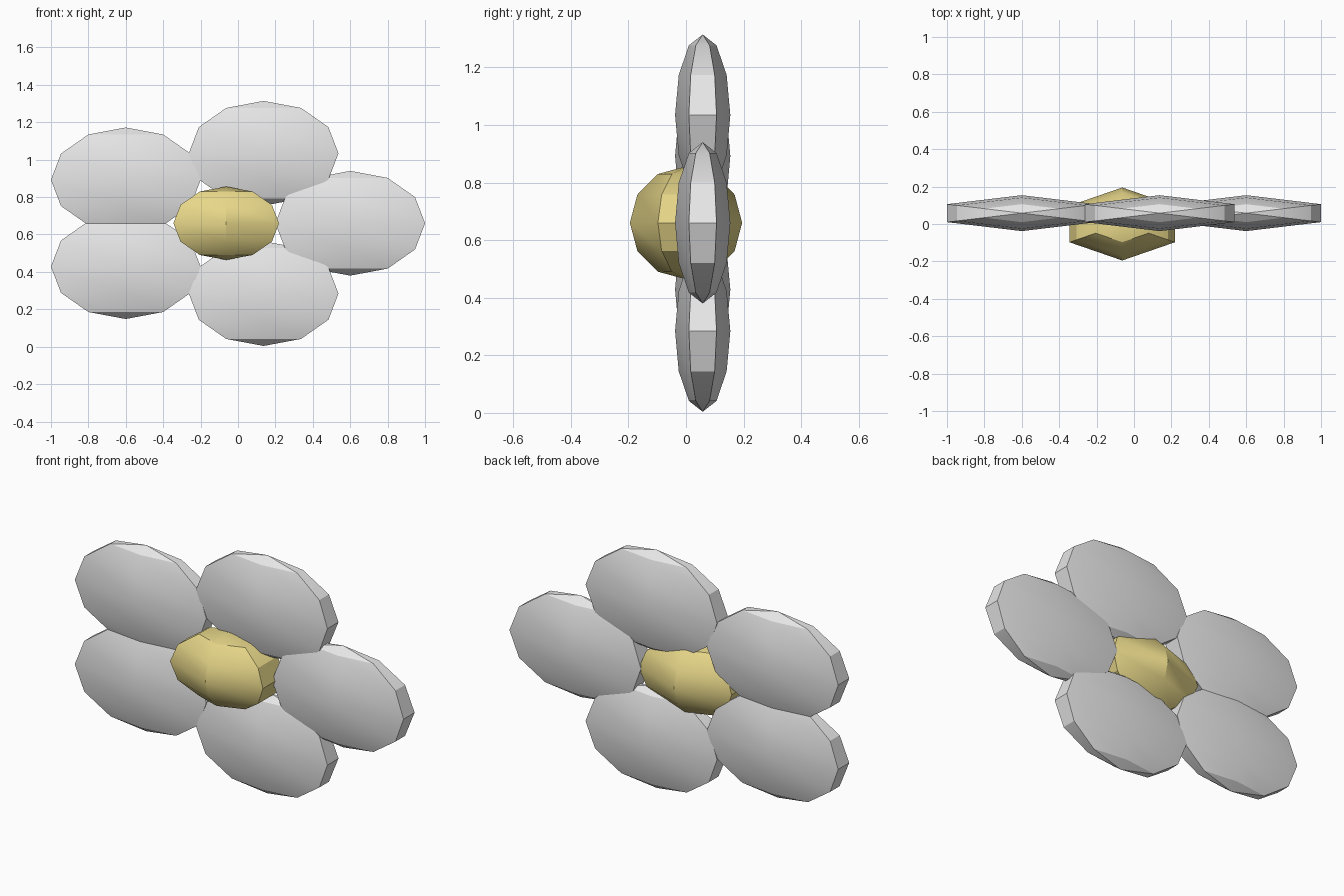
import bpy
import math

cube = bpy.data.objects.get("Cube")
if cube:
    bpy.data.objects.remove(cube, do_unlink=True)


def make_material(name, rgb):
    mat = bpy.data.materials.new(name)
    mat.use_nodes = True
    mat.diffuse_color = (*rgb, 1)
    mat.node_tree.nodes["Principled BSDF"].inputs["Base Color"].default_value = (*rgb, 1)
    return mat


def ellipsoid(name, centre, radii, mat):
    """Six-sided low-poly ellipsoid with a vertical ridge facing front and back."""
    bpy.ops.mesh.primitive_uv_sphere_add(segments=6, ring_count=6, radius=1, location=centre)
    obj = bpy.context.object
    obj.name = name
    obj.scale = radii
    bpy.ops.object.transform_apply(location=False, rotation=False, scale=True)
    obj.data.materials.append(mat)
    bpy.ops.object.shade_smooth_by_angle(angle=math.radians(30))
    return obj


petal_grey = make_material("petal_grey", (0.8, 0.8, 0.8))
centre_yellow = make_material("centre_yellow", (0.8, 0.68, 0.25))

# Five flat petals around the middle
petals = {
    "petal_right_upper": (-0.6, 0.892),
    "petal_right_lower": (-0.6, 0.428),
    "petal_top": (0.137, 1.034),
    "petal_bottom": (0.137, 0.284),
    "petal_left": (0.6, 0.66),
}
for name, (x, z) in petals.items():
    ellipsoid(name, (x, 0.058, z), (0.462, 0.096, 0.28), petal_grey)

# Rounded flower centre
ellipsoid("flower_centre", (-0.063, 0, 0.66), (0.326, 0.195, 0.196), centre_yellow)
